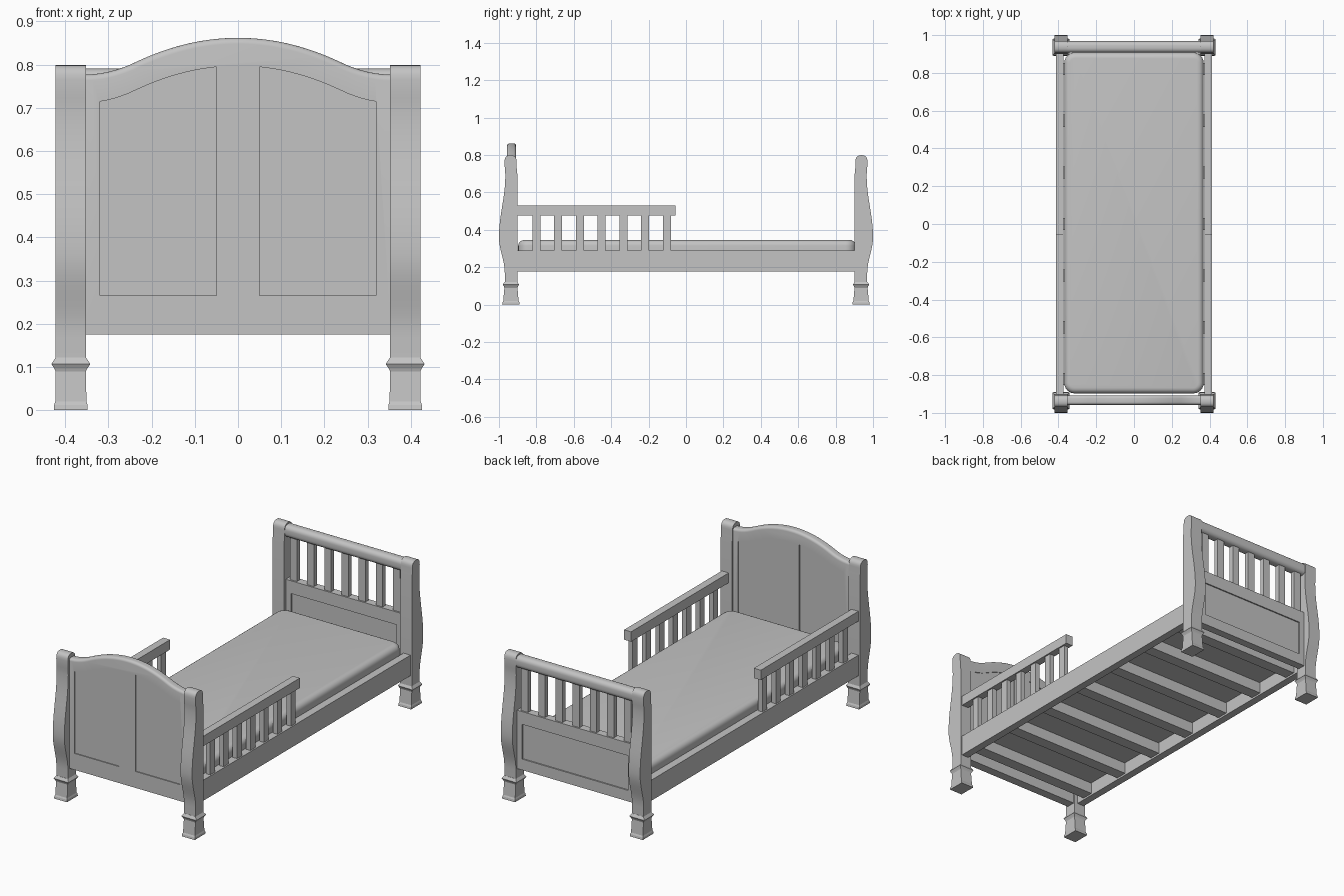
import bpy, bmesh, math
from mathutils import Vector

if "Cube" in bpy.data.objects:
    bpy.data.objects.remove(bpy.data.objects["Cube"])

paint = bpy.data.materials.new("grey_paint")
paint.use_nodes = True
GREY = (0.55, 0.55, 0.55, 1)
paint.diffuse_color = GREY
paint.node_tree.nodes["Principled BSDF"].inputs["Base Color"].default_value = GREY


def finish(name, bm, smooth=True):
    bmesh.ops.recalc_face_normals(bm, faces=bm.faces)
    mesh = bpy.data.meshes.new(name)
    bm.to_mesh(mesh)
    bm.free()
    mesh.materials.append(paint)
    ob = bpy.data.objects.new(name, mesh)
    bpy.context.collection.objects.link(ob)
    bpy.ops.object.select_all(action="DESELECT")
    ob.select_set(True)
    bpy.context.view_layer.objects.active = ob
    if smooth:
        bpy.ops.object.shade_smooth_by_angle(angle=math.radians(35))
    return ob


def box_mesh(x, y, z):
    """Box from three (low, high) ranges."""
    bm = bmesh.new()
    bmesh.ops.create_cube(bm, size=1)
    for v in bm.verts:
        v.co = Vector([(lo + hi) / 2 + c * (hi - lo) for c, (lo, hi) in zip(v.co, (x, y, z))])
    return bm


def box(name, x, y, z):
    return finish(name, box_mesh(x, y, z), False)


def round_edges(bm, edges, radius, steps):
    bmesh.ops.bevel(bm, geom=edges, offset=radius, segments=steps, profile=0.5, affect="EDGES")


def prism_mesh(outline, axis, start, end):
    """Extrude a flat outline along x or y."""
    bm = bmesh.new()

    def place(u, v):
        return (start, u, v) if axis == "x" else (u, start, v)
    face = bm.faces.new([bm.verts.new(place(u, v)) for u, v in outline])
    out = bmesh.ops.extrude_face_region(bm, geom=[face])
    move = Vector((end - start, 0, 0)) if axis == "x" else Vector((0, end - start, 0))
    bmesh.ops.translate(bm, vec=move, verts=[g for g in out["geom"] if isinstance(g, bmesh.types.BMVert)])
    return bm


def recess(board, outline, y_mid, half, depth):
    """Sink a panel into both faces of a board."""
    for side in (-1, 1):
        face = y_mid + side * half
        cutter = finish("panel_cutter", prism_mesh(outline, "y", face - side * depth, face + side * 0.05), False)
        cutter.hide_render = True
        bpy.context.view_layer.objects.active = board
        mod = board.modifiers.new("panel", "BOOLEAN")
        mod.operation = "DIFFERENCE"
        mod.solver = "EXACT"
        mod.object = cutter
        bpy.ops.object.modifier_apply(modifier=mod.name)
        bpy.data.objects.remove(cutter)


def ease(a, b, steps):
    """Soft S-shaped run from point a to point b, vertical at both ends."""
    run = []
    for i in range(steps):
        t = i / steps
        s = 0.5 - 0.5 * math.cos(math.pi * t)
        run.append((a[0] + (b[0] - a[0]) * s, a[1] + (b[1] - a[1]) * t))
    return run


# Posts: bulging outer side, straight inner side, rounded head
post_side = [(0.901, 0.11), (0.969, 0.11)]
post_side += ease((0.969, 0.17), (1.0, 0.36), 8) + ease((1.0, 0.36), (0.966, 0.69), 12)
post_side += ease((0.966, 0.69), (0.970, 0.755), 4)
for i in range(13):
    a = math.pi * i / 12
    across = math.copysign(abs(math.cos(a)) ** 0.8, math.cos(a))
    post_side.append((0.938 + 0.032 * across, 0.765 + 0.034 * math.sin(a) ** 0.8))
post_side += [(0.905, 0.73), (0.901, 0.69)]

# Feet: square rings as (height, half width, half depth)
FOOT = [(0, .039, .047), (.012, .039, .045), (.02, .036, .041), (.09, .035, .035),
        (.096, .038, .037), (.107, .045, .043), (.122, .035, .034)]


def foot(name, cx, cy):
    bm = bmesh.new()
    rings = []
    for z, w, d in FOOT:
        corners = ((-1, -1), (1, -1), (1, 1), (-1, 1))
        rings.append([bm.verts.new((cx + a * w, cy + b * d, z)) for a, b in corners])
    for low, high in zip(rings, rings[1:]):
        for i in range(4):
            j = (i + 1) % 4
            bm.faces.new((low[i], low[j], high[j], high[i]))
    bm.faces.new(rings[0])
    bm.faces.new(rings[-1])
    finish(name, bm, False)


for end, sy in (("front", -1), ("back", 1)):
    for side, sx in (("left", 1), ("right", -1)):
        outline = [(sy * u, v) for u, v in post_side]
        finish(f"{end}_{side}_post", prism_mesh(outline, "x", sx * 0.352, sx * 0.422))
        foot(f"{end}_{side}_foot", sx * 0.387, sy * 0.936)


# Headboard: arched top with two sunken panels
def arch(x):
    """Parabolic crown that flares out level at the ends."""
    x = abs(x)
    if x < 0.24:
        return 0.862 - x * x
    return 0.777 + 0.0274 * ((0.355 - x) / 0.115) ** 2


def span(a, b, n):
    return [a + (b - a) * i / n for i in range(n + 1)]


outline = [(-0.355, 0.175)] + [(x, arch(x)) for x in span(-0.355, 0.355, 40)] + [(0.355, 0.175)]
bm = prism_mesh(outline, "y", -0.957, -0.908)
rim = [e for e in bm.edges if min(v.co.z for v in e.verts) > 0.7
       and abs(e.verts[0].co.y - e.verts[1].co.y) < 0.001]
round_edges(bm, rim, 0.014, 4)
headboard = finish("headboard", bm)
for sx in (-1, 1):
    panel = [(sx * 0.05, 0.265), (sx * 0.32, 0.265)]
    panel += [(sx * x, arch(x) - 0.065) for x in span(0.32, 0.05, 16)]
    recess(headboard, panel, -0.9325, 0.0245, 0.005)

# Footboard: sunken panel, slats and a rounded top rail
footboard = box("footboard", (-0.355, 0.355), (0.916, 0.960), (0.175, 0.495))
recess(footboard, [(-0.32, 0.235), (0.32, 0.235), (0.32, 0.425), (-0.32, 0.425)], 0.938, 0.022, 0.007)
for i in range(7):
    x = -0.312 + 0.104 * i
    box(f"footboard_slat_{i + 1}", (x - 0.021, x + 0.021), (0.925, 0.951), (0.49, 0.74))
rail = box_mesh((-0.355, 0.355), (0.907, 0.968), (0.725, 0.791))
round_edges(rail, [e for e in rail.edges if abs(e.verts[0].co.x - e.verts[1].co.x) > 0.1], 0.024, 5)
finish("footboard_top_rail", rail)

# Side rails and guards
for side, sx in (("left", 1), ("right", -1)):
    xs = sorted((sx * 0.372, sx * 0.414))
    thin = sorted((sx * 0.380, sx * 0.406))
    box(f"{side}_side_rail", xs, (-0.91, 0.91), (0.177, 0.29))
    box(f"{side}_guard_rail", xs, (-0.91, -0.056), (0.476, 0.53))
    for i in range(7):
        y = -0.80 + 0.1163 * i
        box(f"{side}_guard_slat_{i + 1}", thin, (y - 0.021, y + 0.021), (0.285, 0.48))

# Bed slats
for i in range(7):
    y = -0.82 + 0.2733 * i
    box(f"bed_slat_{i + 1}", (-0.374, 0.374), (y - 0.032, y + 0.032), (0.187, 0.25))

# Mattress with rounded corners and soft edges
bm = box_mesh((-0.369, 0.369), (-0.897, 0.908), (0.248, 0.345))
round_edges(bm, [e for e in bm.edges if abs(e.verts[0].co.z - e.verts[1].co.z) > 0.05], 0.055, 6)
round_edges(bm, [e for e in bm.edges if min(v.co.z for v in e.verts) > 0.34], 0.03, 5)
finish("mattress", bm)
